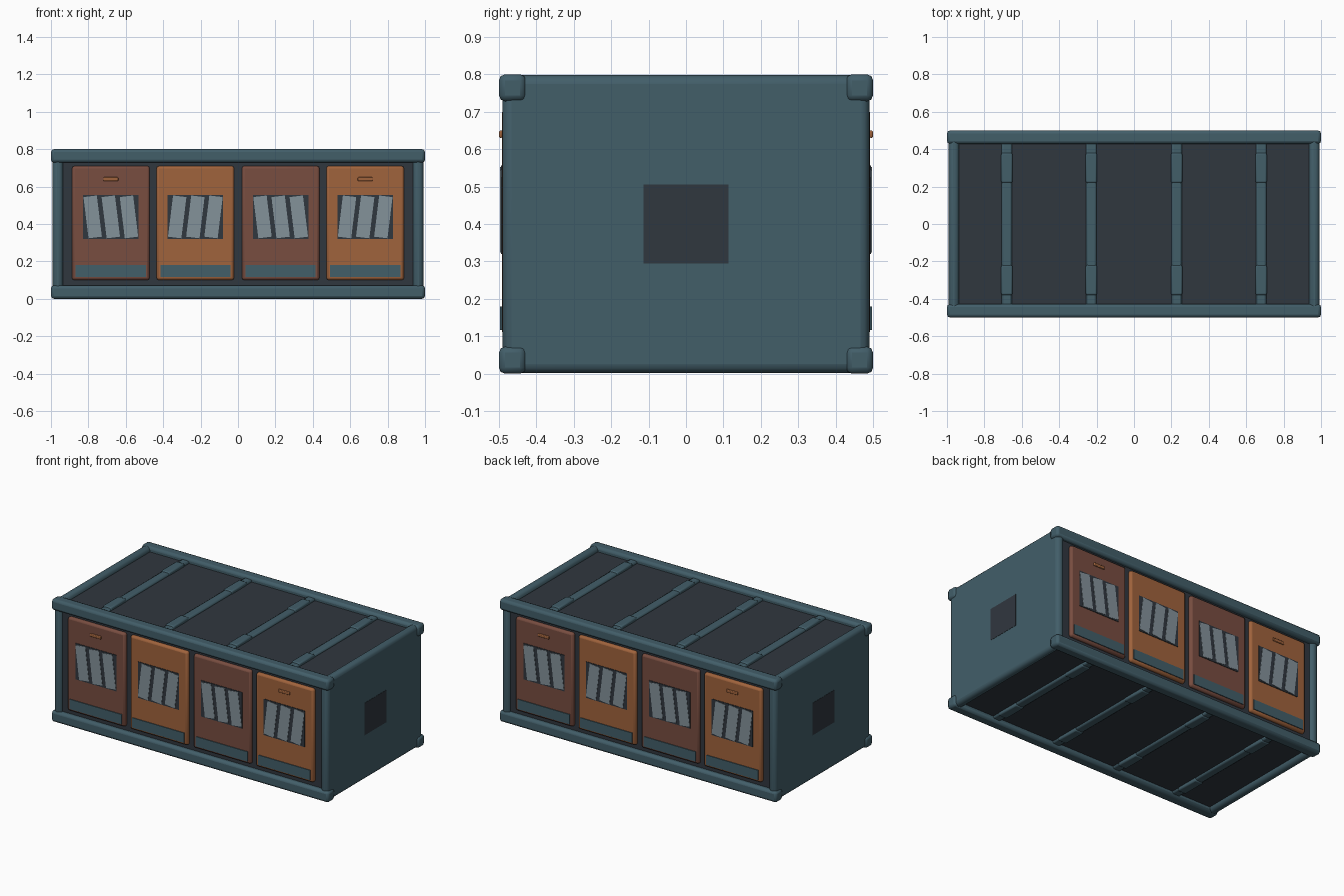
import bpy
from math import radians, pi
from mathutils import Matrix

cube = bpy.data.objects.get("Cube")
if cube:
    bpy.data.objects.remove(cube, do_unlink=True)


def material(name, srgb):
    """Flat material from 8-bit sRGB values, stored as linear."""
    lin = [((c / 255 + 0.055) / 1.055) ** 2.4 for c in srgb]
    m = bpy.data.materials.new(name)
    m.use_nodes = True
    m.diffuse_color = (*lin, 1)
    m.node_tree.nodes["Principled BSDF"].inputs["Base Color"].default_value = (*lin, 1)
    return m


TEAL = material("teal paint", (66, 94, 105))
DARK = material("dark panel", (48, 55, 63))
RUST = material("rust brown", (120, 77, 64))
ORANGE = material("burnt orange", (160, 99, 60))
GREY = material("pale grey", (132, 146, 154))


def box(name, mat, center, size, bevel=0.0, segments=2, turn=0.0, spin=0.0):
    """Box turned about y, then spun about the vertical axis of the model."""
    bpy.ops.mesh.primitive_cube_add(size=1)
    ob = bpy.context.object
    ob.name = name
    ob.data.transform(Matrix.Diagonal((*size, 1)))
    ob.data.materials.append(mat)
    ob.matrix_world = (Matrix.Rotation(spin, 4, 'Z') @ Matrix.Translation(center)
                       @ Matrix.Rotation(turn, 4, 'Y'))
    if bevel:
        mod = ob.modifiers.new("Bevel", 'BEVEL')
        mod.width = bevel
        mod.segments = segments
        bpy.ops.object.shade_smooth_by_angle(angle=radians(35))
    return ob


# Inner body
box("body", DARK, (0, 0, 0.4), (1.93, 0.94, 0.74))

# End walls with vents
for side, word in ((-1, "right"), (1, "left")):
    box(f"{word}_end_wall", TEAL, (side * 0.963, 0, 0.4), (0.056, 0.98, 0.796), 0.024, 3)
    box(f"{word}_vent", DARK, (side * 0.991, 0, 0.4), (0.003, 0.226, 0.21))

# Long edge rails
for y, face in ((-0.464, "front"), (0.464, "back")):
    for z, level in ((0.036, "lower"), (0.764, "upper")):
        box(f"{face}_{level}_rail", TEAL, (0, y, z), (2, 0.072, 0.072), 0.016)

# Cross ribs on roof and floor, with thicker straps near both ends
BAYS = (-0.68, -0.228, 0.228, 0.68)
for i, x in enumerate(BAYS, 1):
    for z, word in ((0.03, "floor"), (0.77, "roof")):
        box(f"{word}_rib_{i}", TEAL, (x, 0, z), (0.055, 0.88, 0.028), 0.01)
        for y in (-0.3, 0.3):
            box(f"{word}_strap_{i}", TEAL, (x, y, z), (0.06, 0.16, 0.04), 0.008)


def door(label, x, mat, lean, spin, handle):
    """Door with barred window, kick plate and optional handle."""
    def part(name, m, px, y, z, w, depth, h, **kw):
        box(f"{label}_{name}", m, (px, y, z), (w, depth, h), spin=spin, **kw)

    part("door", mat, x, -0.475, 0.405, 0.415, 0.034, 0.61, bevel=0.013)
    part("window", DARK, x, -0.492, 0.438, 0.296, 0.006, 0.236)
    for k in (-1, 0, 1):
        part("window_bar", GREY, x + k * 0.097, -0.4955, 0.438, 0.072, 0.003, 0.222,
             turn=lean * radians(-7))
    part("kick_plate", TEAL, x, -0.493, 0.148, 0.375, 0.008, 0.064)
    if handle:
        part("handle", ORANGE, x, -0.495, 0.64, 0.08, 0.01, 0.02, bevel=0.004)


# Four doors on each long face
for spin, face in ((0, "front"), (pi, "back")):
    for i, x in enumerate(BAYS):
        odd = i % 2
        door(f"{face}_{i + 1}", x, ORANGE if odd else RUST, -1 if odd else 1,
             spin, i in (0, 3))
